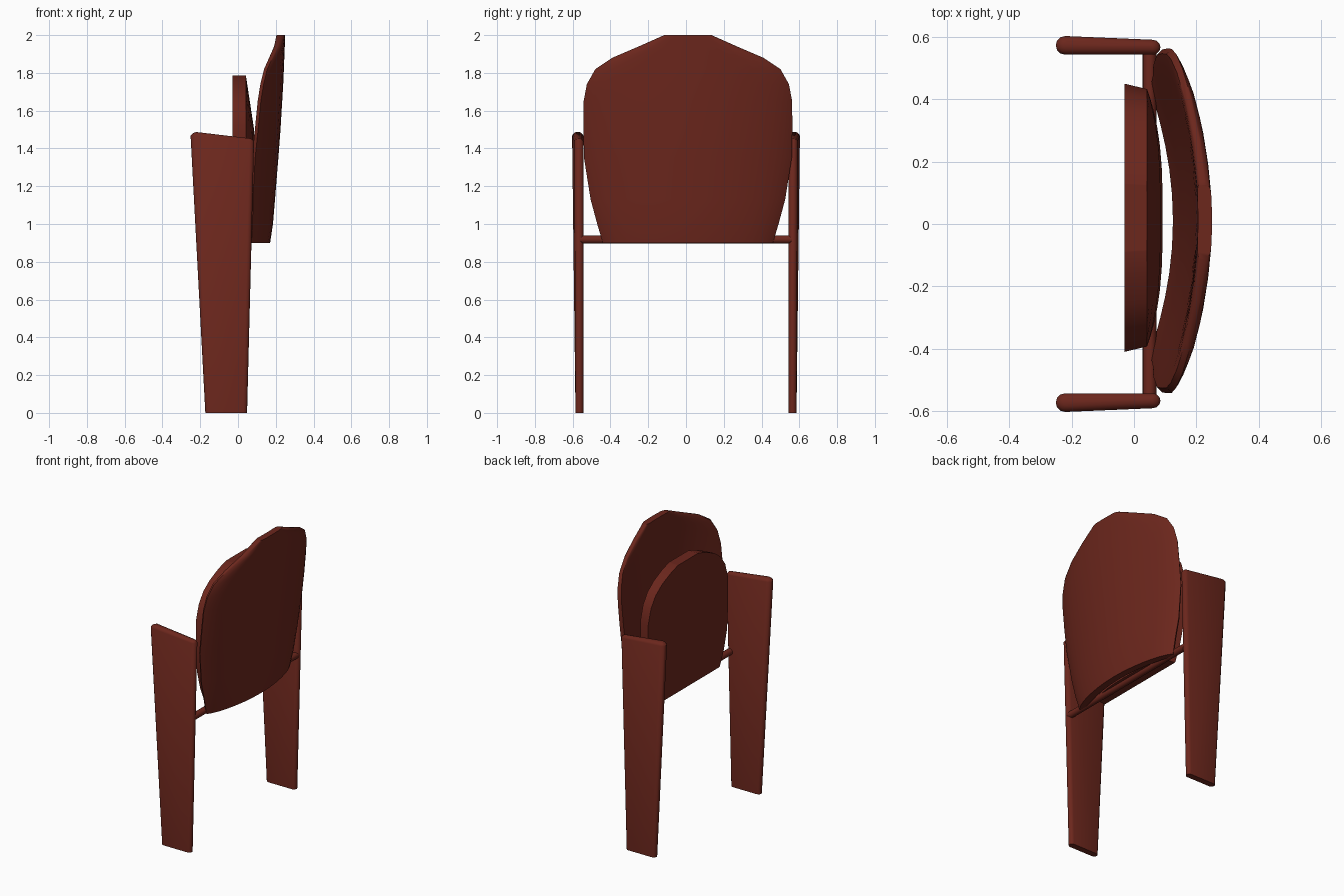
import bpy, bmesh, math

if "Cube" in bpy.data.objects:
    bpy.data.objects.remove(bpy.data.objects["Cube"])

mat = bpy.data.materials.new("dark_red")
mat.diffuse_color = (0.15, 0.02, 0.012, 1)
mat.use_nodes = True
mat.node_tree.nodes["Principled BSDF"].inputs["Base Color"].default_value = mat.diffuse_color


def finish(name, bm, angle):
    bmesh.ops.recalc_face_normals(bm, faces=bm.faces)
    me = bpy.data.meshes.new(name)
    bm.to_mesh(me)
    bm.free()
    ob = bpy.data.objects.new(name, me)
    bpy.context.collection.objects.link(ob)
    me.materials.append(mat)
    bpy.ops.object.select_all(action='DESELECT')
    ob.select_set(True)
    bpy.context.view_layer.objects.active = ob
    bpy.ops.object.shade_smooth_by_angle(angle=math.radians(angle))
    return ob


def lerp(table, z):
    for (z0, a), (z1, b) in zip(table, table[1:]):
        if z <= z1:
            return a + (b - a) * (z - z0) / (z1 - z0)
    return table[-1][1]


def shell(name, outline, yc, outer, inner, n=16):
    """Panel lofted over rows of (z, half width); outer/inner give (x, width factor)."""
    bm = bmesh.new()
    rows = []
    for z, w in outline:
        sides = []
        for f in (outer, inner):
            line = []
            for i in range(n + 1):
                s = math.sin(math.pi / 2 * (2 * i / n - 1))
                x, k = f(s, w * s, z)
                line.append(bm.verts.new((x, yc + w * s * k, z)))
            sides.append(line)
        rows.append(sides)
    for a, b in zip(rows, rows[1:]):
        for k in (0, 1):
            for i in range(n):
                bm.faces.new((a[k][i], a[k][i + 1], b[k][i + 1], b[k][i]))
        for i in (0, n):
            bm.faces.new((a[0][i], a[1][i], b[1][i], b[0][i]))
    for r in (rows[0], rows[-1]):
        for i in range(n):
            bm.faces.new((r[0][i], r[0][i + 1], r[1][i + 1], r[1][i]))
    return finish(name, bm, 50)


# Curved backrest
spine = [(0.9, .17), (1.0, .185), (1.3, .21), (1.5, .225), (1.75, .24), (2.0, .25)]


def back_x(y, z):
    return lerp(spine, z) - (0.40 - 0.13 * (z - 0.9) / 1.1) * y * y


def back_outer(s, y, z):
    return back_x(y, z) - 0.018 * abs(s) ** 10, 1.0


def back_inner(s, y, z):
    return back_x(y, z) - 0.045 + 0.01 * abs(s) ** 10, 0.97


shell("backrest",
      [(.9, .45), (1.0, .48), (1.13, .515), (1.35, .55), (1.5, .553), (1.65, .552),
       (1.74, .535), (1.82, .49), (1.88, .40), (1.94, .26), (2.0, .125)],
      0.01, back_outer, back_inner)


# Folded-up seat: flat underside, bulging top side
def seat_outer(s, y, z):
    rise = min(1, (1.785 - z) / 0.33)
    return 0.042 + 0.05 * rise * (1 - abs(s) ** 3), 0.96


def seat_inner(s, y, z):
    return -0.03, 1.0


shell("seat",
      [(.92, .34), (1.02, .385), (1.15, .42), (1.3, .43), (1.5, .43), (1.6, .40),
       (1.67, .35), (1.72, .28), (1.76, .19), (1.785, .11)],
      0.02, seat_outer, seat_inner)

# Tapered side panels: rounded cross-section lofted upward, mirrored over y
bm = bmesh.new()
Y_IN = 0.543


def panel_ring(x0, x1, z0, z1, t0, t1, inset=0.0):
    ring = []
    for end, x, z, t in ((0, x0, z0, t0), (1, x1, z1, t1)):
        r = t / 2 - inset
        d = 1 if end else -1
        for k in range(7):
            a = math.pi * k / 6 - math.pi / 2
            cx = x - d * t / 2
            ring.append(bm.verts.new((cx + d * r * math.cos(a),
                                      Y_IN + t / 2 + d * r * math.sin(a), z)))
    return ring


rings = [panel_ring(-.173, .048, 0, 0, .042, .042),
         panel_ring(-.251, .085, 1.467, 1.438, .06, .048),
         panel_ring(-.248, .083, 1.479, 1.449, .06, .048, .007),
         panel_ring(-.243, .080, 1.486, 1.454, .06, .048, .018)]
for a, b in zip(rings, rings[1:]):
    m = len(a)
    for i in range(m):
        bm.faces.new((a[i], a[(i + 1) % m], b[(i + 1) % m], b[i]))
bm.faces.new(rings[0])
bm.faces.new(rings[-1])
panels = finish("side_panels", bm, 40)
mod = panels.modifiers.new("mirror", 'MIRROR')
mod.use_axis = (False, True, False)

# Cross bar between the panels
bpy.ops.mesh.primitive_cylinder_add(vertices=16, radius=0.022, depth=1.12,
                                    location=(0.05, 0, 0.918),
                                    rotation=(math.pi / 2, 0, 0))
bar = bpy.context.object
bar.name = "cross_bar"
bar.data.materials.append(mat)
bpy.ops.object.shade_smooth_by_angle(angle=math.radians(40))
